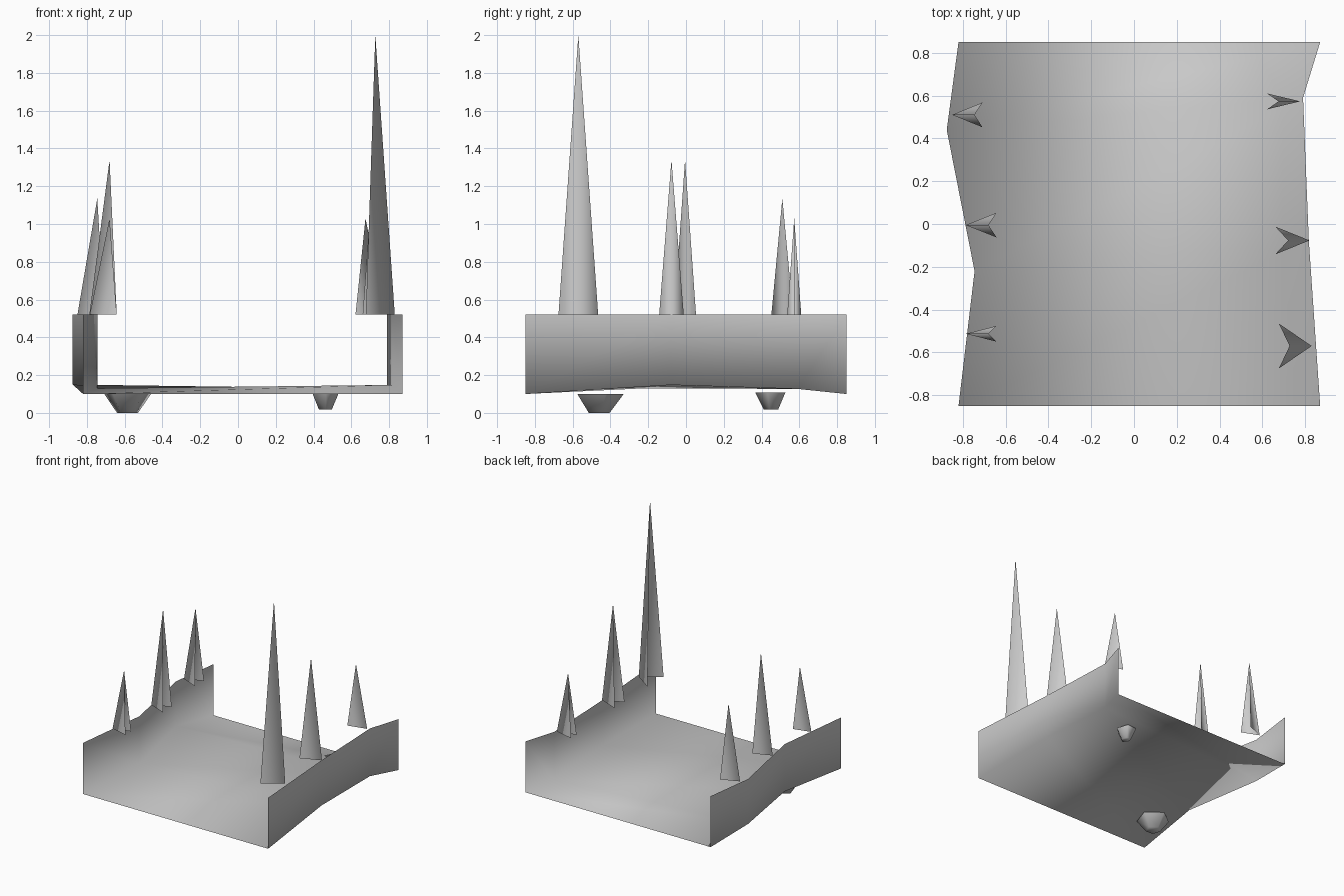
import bpy, math

if "Cube" in bpy.data.objects:
    bpy.data.objects.remove(bpy.data.objects["Cube"])


def make(name, verts, faces):
    me = bpy.data.meshes.new(name)
    me.from_pydata(verts, [], faces)
    me.polygons.foreach_set("use_smooth", [True] * len(me.polygons))
    me.update()
    ob = bpy.data.objects.new(name, me)
    bpy.context.collection.objects.link(ob)
    return ob


# Arched floor with a thin standing wall along each crooked side edge
TOP = 0.52
left = [(-.82, -.85, .10), (-.745, -.22, .13), (-.875, .44, .15), (-.82, .85, .10)]
right = [(.87, -.85, .10), (.817, -.08, .148), (.79, .59, .127), (.87, .85, .10)]
rows = [[(x, y, TOP) for x, y, z in left], left, right,
        [(x, y, TOP) for x, y, z in right]]
verts = [p for row in rows for p in row]
faces = [(r * 4 + i, r * 4 + 4 + i, r * 4 + 5 + i, r * 4 + 1 + i)
         for r in range(3) for i in range(3)]
make("floor_and_side_walls", verts, faces)


# Spikes: two-faced shards, open towards the middle of the floor
def spike(name, tip_x, apex_x, barb_x, y, half, height):
    v = [(tip_x, y, TOP), (barb_x, y + half, TOP), (barb_x, y - half, TOP),
         (apex_x, y, height)]
    f = [(0, 1, 3), (2, 0, 3)]
    if tip_x < 0:
        f = [t[::-1] for t in f]
    make(name, v, f)


spike("right_front_spike", .83, .727, .677, -.57, .105, 2.0)
spike("right_middle_spike", .82, .72, .66, -.077, .065, 1.34)
spike("right_back_spike", .777, .675, .622, .573, .037, 1.03)
spike("left_front_spike", -.785, -.68, -.642, -.513, .037, 1.03)
spike("left_middle_spike", -.787, -.68, -.642, -.005, .058, 1.34)
spike("left_back_spike", -.85, -.745, -.708, .51, .058, 1.135)


# Small tapered rocks hanging beneath the floor
def rock(name, cx, cy, rx, ry, top, bottom, taper, turn):
    v = []
    for z, s in ((top, 1.0), (bottom, taper)):
        for i in range(5):
            a = turn + math.tau * i / 5
            v.append((cx + rx * s * math.cos(a), cy + ry * s * math.sin(a), z))
    f = [(i, i + 5, (i + 1) % 5 + 5, (i + 1) % 5) for i in range(5)]
    f += [(9, 8, 7, 6, 5), (0, 1, 2, 3, 4)]
    ob = make(name, v, f)
    with bpy.context.temp_override(object=ob, active_object=ob, selected_objects=[ob],
                                   selected_editable_objects=[ob]):
        bpy.ops.object.shade_smooth_by_angle(angle=math.radians(80))


rock("front_left_rock", -.585, -.465, .13, .135, .10, 0.0, .45, .3)
rock("back_right_rock", .462, .453, .075, .087, .108, .018, .48, 1.0)
